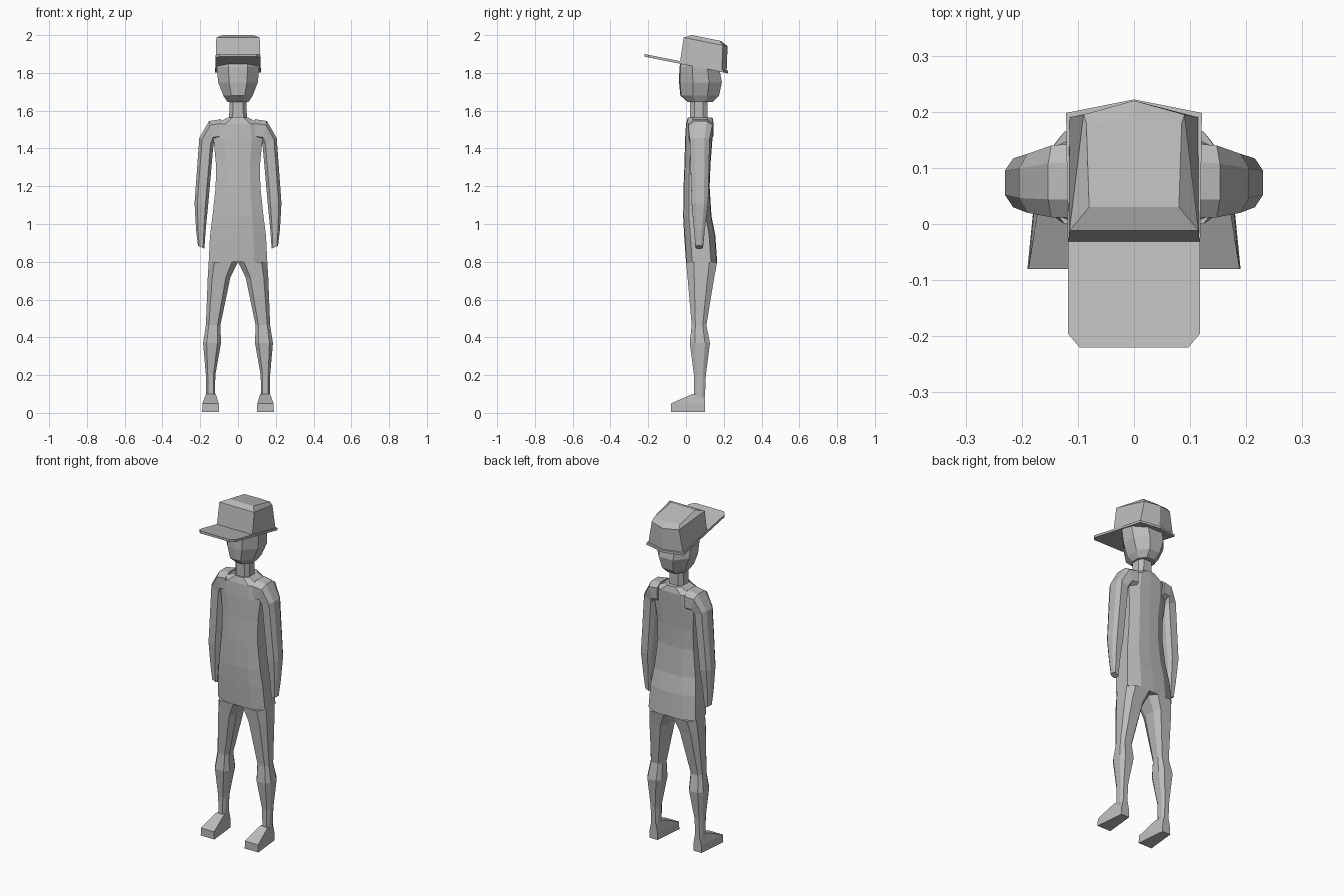
import bpy, bmesh

cube = bpy.data.objects.get("Cube")
if cube:
    bpy.data.objects.remove(cube, do_unlink=True)

grey = bpy.data.materials.new("plain grey")
grey.use_nodes = True
grey.diffuse_color = (0.5, 0.5, 0.5, 1)
grey.node_tree.nodes["Principled BSDF"].inputs["Base Color"].default_value = (0.5, 0.5, 0.5, 1)

# Cross-sections: (across, depth), each from -1 to 1
BODY = [(-.55, -.96), (0, -1), (.55, -.96), (1, -.6), (1, .6), (.55, .96), (0, 1), (-.55, .96), (-1, .6), (-1, -.6)]
LIMB = [(-.6, -1), (.6, -1), (1, -.5), (1, .5), (.6, 1), (-.6, 1), (-1, .5), (-1, -.5)]
HEAD = [(-.45, -.95), (0, -1), (.45, -.95), (1, -.35), (1, .4), (.45, 1), (-.45, 1), (-1, .4), (-1, -.35)]
FOOT = [(-1, -1), (1, -1), (.6, 1), (-.6, 1)]


def loft(name, rings):
    """Skin a closed solid through rings of points."""
    bm = bmesh.new()
    loops = [[bm.verts.new(p) for p in ring] for ring in rings]
    n = len(loops[0])
    for low, high in zip(loops, loops[1:]):
        for i in range(n):
            j = (i + 1) % n
            bm.faces.new((low[i], low[j], high[j], high[i]))
    bm.faces.new(loops[0])
    bm.faces.new(loops[-1])
    bmesh.ops.recalc_face_normals(bm, faces=bm.faces)
    mesh = bpy.data.meshes.new(name)
    bm.to_mesh(mesh)
    bm.free()
    mesh.materials.append(grey)
    obj = bpy.data.objects.new(name, mesh)
    bpy.context.collection.objects.link(obj)
    return obj


def slice_ring(section, a, b, y0, y1, side=1):
    """Section stretched between two (x, z) ends and two depths."""
    ring = []
    for u, v in section:
        t, s = (u + 1) / 2, (v + 1) / 2
        ring.append((side * (a[0] + (b[0] - a[0]) * t), y0 + (y1 - y0) * s, a[1] + (b[1] - a[1]) * t))
    return ring


def column(name, section, levels):
    """Centred part from (z, half width, front, back) levels."""
    return loft(name, [slice_ring(section, (-w, z), (w, z), f, k) for z, w, f, k in levels])


# Torso, neck and head
column("torso", BODY, [
    (.80, .155, 0, .165), (.94, .148, -.01, .155), (1.04, .135, -.015, .135),
    (1.20, .118, -.013, .125), (1.32, .117, -.008, .13), (1.45, .13, -.005, .14),
    (1.53, .12, 0, .147), (1.565, .05, .01, .14)])
column("neck", LIMB, [(1.54, .047, .02, .115), (1.68, .045, .02, .115)])
column("head", HEAD, [
    (1.645, .055, .01, .14), (1.68, .078, -.03, .175), (1.75, .105, -.037, .19),
    (1.83, .113, -.035, .175), (1.85, .11, -.03, .17)])

# Arms, legs and feet: (inner x, inner z), (outer x, outer z), front, back
ARM = [((.09, 1.44), (.09, 1.555), .01, .145), ((.125, 1.44), (.153, 1.545), .012, .14),
       ((.13, 1.42), (.205, 1.455), .02, .125), ((.158, 1.1), (.23, 1.11), .03, .117),
       ((.17, .98), (.222, .97), .042, .1), ((.178, .87), (.212, .885), .05, .09)]
LEG = [((0, .80), (.155, .80), 0, .165), ((.04, .72), (.16, .72), .008, .15),
       ((.093, .465), (.17, .465), .03, .108), ((.09, .37), (.185, .37), .02, .127),
       ((.12, .20), (.17, .20), .042, .105), ((.122, .08), (.168, .08), .042, .1)]
SHOE = [((.1, .005), (.19, .005), -.08, .1), ((.102, .05), (.188, .05), -.08, .1),
        ((.118, .1), (.17, .1), .035, .1)]
for side, word in ((1, "left"), (-1, "right")):
    for part, section, rings in (("arm", LIMB, ARM), ("leg", LIMB, LEG), ("foot", FOOT, SHOE)):
        loft(f"{word}_{part}", [slice_ring(section, *r, side) for r in rings])


# Cap, sloping down toward the back
def sloped(outline, z):
    return [(x, y, z - .2 * y) for x, y in outline]


def crown_outline(w, front, wb, back, tip):
    return [(-w, front), (w, front), (wb, back), (0, tip), (-wb, back)]


brim = [(-.097, -.22), (.097, -.22), (.118, -.195), (.118, -.03), (.121, .198),
        (0, .222), (-.121, .198), (-.118, -.03), (-.118, -.195)]
loft("cap_brim", [sloped(brim, 1.842), sloped(brim, 1.856)])
loft("cap_crown", [
    sloped(crown_outline(.117, -.032, .115, .19, .215), 1.85),
    sloped(crown_outline(.115, -.012, .09, .195, .22), 1.985),
    sloped(crown_outline(.08, .03, .085, .18, .185), 2.006)])
